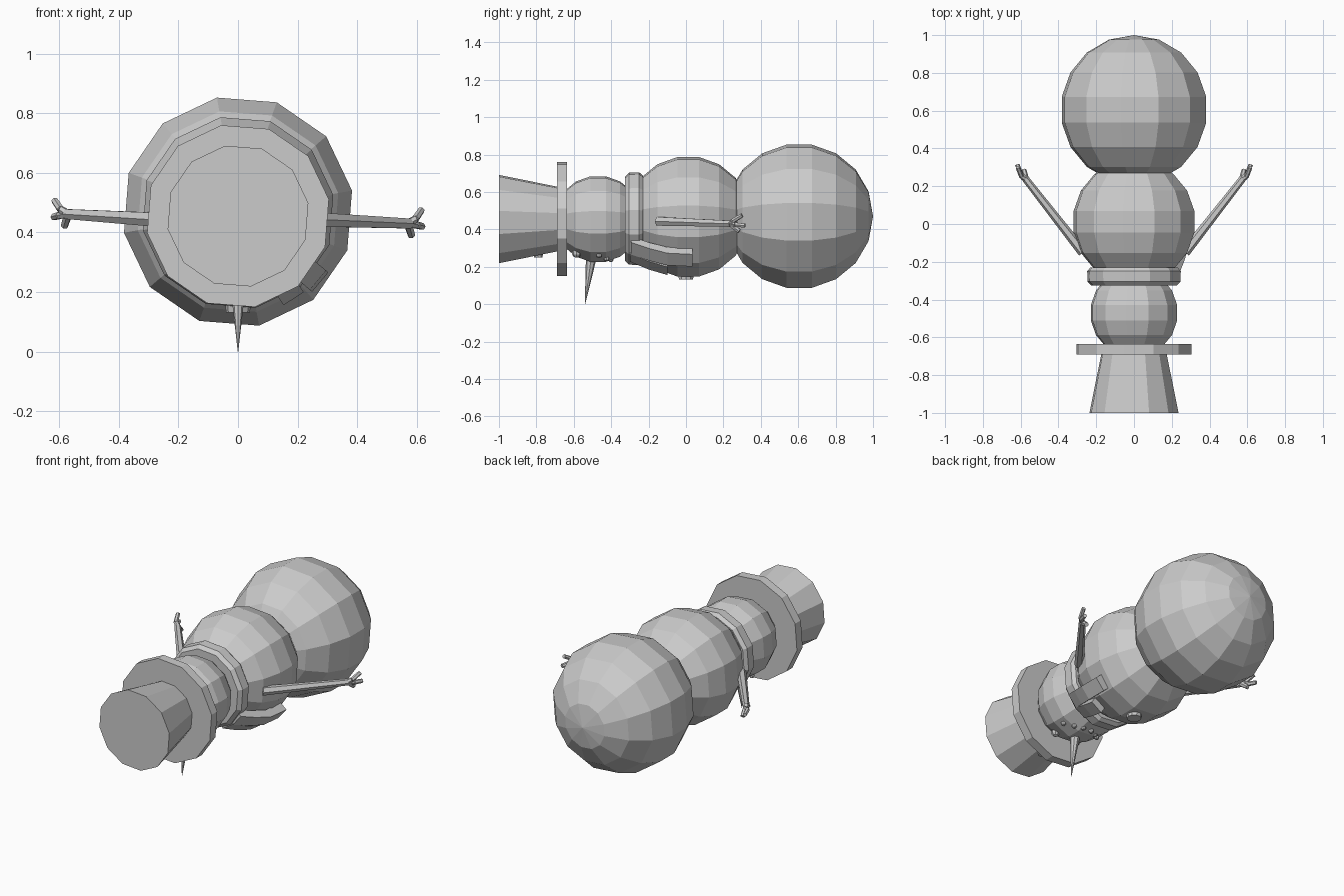
import bpy, bmesh, math
from mathutils import Vector

if "Cube" in bpy.data.objects:
    bpy.data.objects.remove(bpy.data.objects["Cube"])

SIDES = 12
TWIST = math.radians(10.5)


def finish(bm, name):
    bmesh.ops.recalc_face_normals(bm, faces=bm.faces)
    mesh = bpy.data.meshes.new(name)
    bm.to_mesh(mesh)
    bm.free()
    ob = bpy.data.objects.new(name, mesh)
    bpy.context.collection.objects.link(ob)
    return ob


def skin(bm, rings):
    """Bridge equal-length rings of points and cap both ends."""
    vs = [[bm.verts.new(p) for p in ring] for ring in rings]
    n = len(vs[0])
    for a, b in zip(vs, vs[1:]):
        for i in range(n):
            bm.faces.new((a[i], a[(i + 1) % n], b[(i + 1) % n], b[i]))
    bm.faces.new(vs[0])
    bm.faces.new(vs[-1])


def lathe(name, profile, cz):
    """Revolve (radius, y) points about the body axis, which runs along y."""
    bm = bmesh.new()
    skin(bm, [[(r * math.cos(TWIST + math.tau * k / SIDES), y,
                cz + r * math.sin(TWIST + math.tau * k / SIDES))
               for k in range(SIDES)] for r, y in profile])
    bmesh.ops.remove_doubles(bm, verts=bm.verts, dist=1e-5)
    return finish(bm, name)


def ball(name, r, y, cz):
    angles = [math.radians(-90 + 20 * i) for i in range(10)]
    return lathe(name, [(max(r * math.cos(a), 1e-7), y + r * math.sin(a)) for a in angles], cz)


def stick(bm, p, q, r0, r1, n=6):
    p, q = Vector(p), Vector(q)
    rot = (q - p).to_track_quat('Z', 'Y')
    skin(bm, [[c + rot @ Vector((r * math.cos(math.tau * k / n), r * math.sin(math.tau * k / n), 0))
               for k in range(n)] for c, r in ((p, r0), (q, r1))])


# Stacked body balls
ball("lower_body", 0.395, 0.605, 0.47)
ball("middle_body", 0.33, 0.012, 0.467)
ball("head", 0.236, -0.47, 0.455)

# Scarf ring
lathe("scarf", [(0.19, -0.325), (0.23, -0.325), (0.25, -0.305), (0.252, -0.25),
                (0.235, -0.23), (0.19, -0.23)], 0.457)

# Hat brim and flared crown
lathe("hat_brim", [(0.31, -0.69), (0.31, -0.635)], 0.455)
lathe("hat_crown", [(0.24, -1.0), (0.17, -0.66)], 0.455)


# Scarf tails: flat strips following the body
def tail(name, deg, path, width=0.085, thick=0.05):
    a = math.radians(deg)
    out = Vector((math.cos(a), 0, math.sin(a)))
    side = Vector((-math.sin(a), 0, math.cos(a)))
    bm = bmesh.new()
    rings = []
    for r, y in path:
        c = Vector((0, y, 0.465)) + out * r
        rings.append([c + side * (s * width / 2) + out * (t * thick / 2)
                      for s, t in ((-1, -1), (1, -1), (1, 1), (-1, 1))])
    skin(bm, rings)
    finish(bm, name)


tail("scarf_tail_long", -40, [(0.235, -0.295), (0.285, -0.2), (0.325, -0.1), (0.335, 0.035)])
tail("scarf_tail_short", -57, [(0.235, -0.3), (0.285, -0.2), (0.32, -0.1)], 0.08, 0.045)

# Carrot nose
bm = bmesh.new()
stick(bm, (0, -0.505, 0.26), (0, -0.54, 0.0), 0.03, 0.001, 8)
finish(bm, "nose")


# Eyes and mouth stones set into the face
def stone(name, x, y, r):
    z = 0.455 - math.sqrt(0.228 ** 2 - x * x - (y + 0.47) ** 2)
    bm = bmesh.new()
    bmesh.ops.create_uvsphere(bm, u_segments=8, v_segments=5, radius=r)
    bmesh.ops.translate(bm, verts=bm.verts, vec=(x, y, z))
    finish(bm, name)


for s in (-1, 1):
    stone("eye", s * 0.075, -0.585, 0.025)
    stone("mouth_stone", s * 0.12, -0.465, 0.015)
    stone("mouth_stone", s * 0.075, -0.425, 0.015)
    stone("mouth_stone", s * 0.028, -0.402, 0.015)

# Buttons on the middle ball and the hat
for name, y, z in (("coat_button", 0.0, 0.147), ("hat_button", -0.79, 0.265)):
    bm = bmesh.new()
    stick(bm, (0, y, z + 0.03), (0, y, z - 0.015), 0.045 if y == 0 else 0.03, 0.04 if y == 0 else 0.024, 10)
    finish(bm, name)

# Twig arms with three fingers, the left one turned half round the body axis
for s, name in ((1, "right_arm"), (-1, "left_arm")):
    lift = 0.43 if s > 0 else 0.462
    bm = bmesh.new()
    stick(bm, (s * 0.27, -0.15, 0.443), (s * 0.575, 0.24, lift), 0.027, 0.019)
    hand = (s * 0.57, 0.235, lift)
    for tip in ((0.6, 0.265, -0.005), (0.582, 0.285, -0.04), (0.595, 0.25, 0.015)):
        stick(bm, hand, (s * tip[0], tip[1], lift + tip[2]), 0.015, 0.013)
    stick(bm, (s * 0.595, 0.25, lift + 0.015), (s * 0.615, 0.3, lift + 0.045), 0.013, 0.012)
    stick(bm, (s * 0.6, 0.265, lift - 0.005), (s * 0.618, 0.315, lift - 0.01), 0.013, 0.012)
    finish(bm, name)
